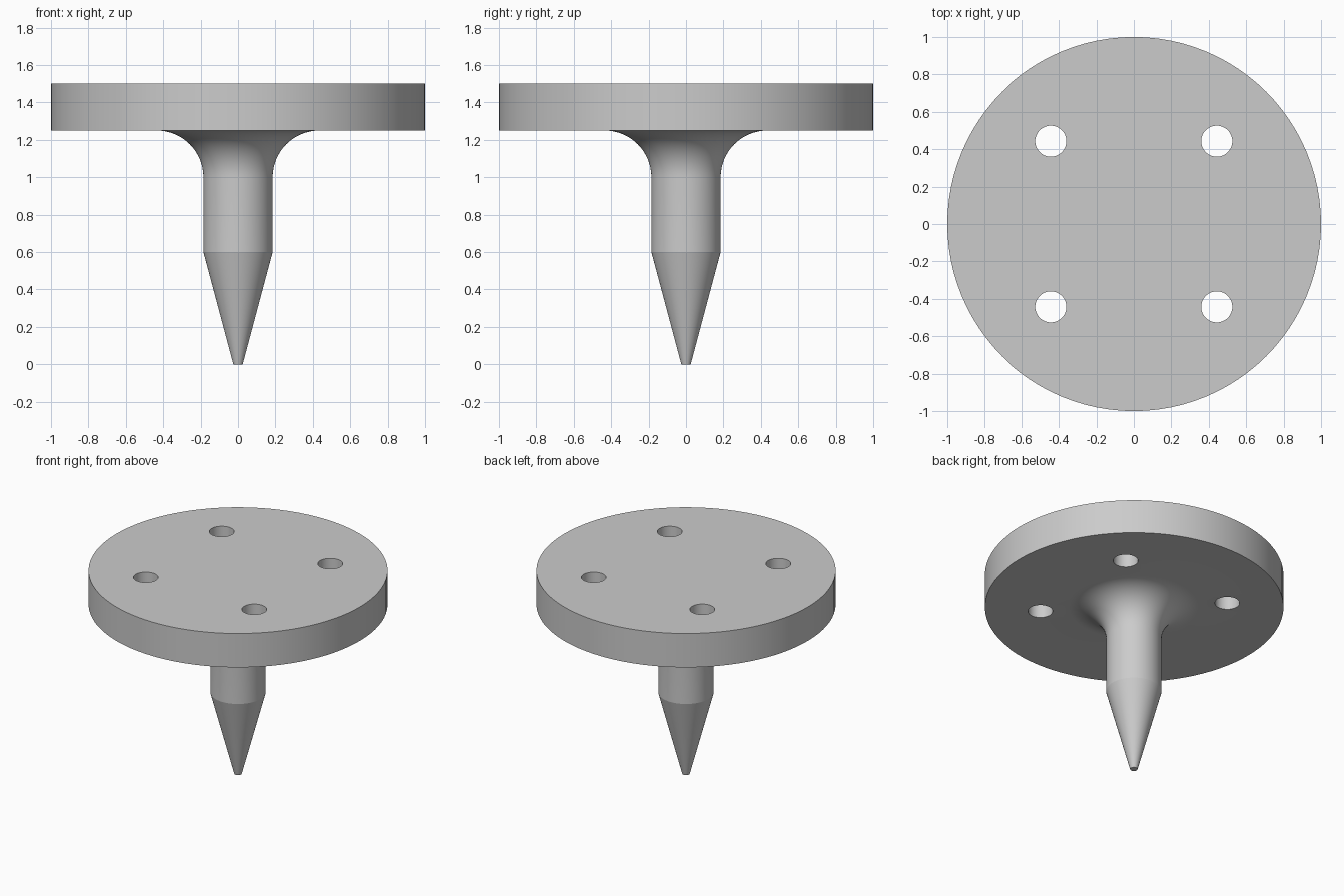
import bpy, bmesh, math

cube = bpy.data.objects.get("Cube")
if cube:
    bpy.data.objects.remove(cube, do_unlink=True)

grey = bpy.data.materials.new("plain grey")
grey.use_nodes = True
colour = (0.6, 0.6, 0.6, 1)
grey.diffuse_color = colour
grey.node_tree.nodes["Principled BSDF"].inputs["Base Color"].default_value = colour

SIDES = 96
PLATE_BOTTOM, PLATE_TOP = 1.25, 1.5
SHAFT_R, FILLET_R = 0.185, 0.25
HOLE_R, HOLE_OFFSET = 0.083, 0.443


def lathe(name, profile):
    """Revolve (radius, z) points about z into a closed solid."""
    bm = bmesh.new()
    rings = []
    for r, z in profile:
        ring = []
        for i in range(SIDES):
            a = math.tau * i / SIDES
            ring.append(bm.verts.new((r * math.cos(a), r * math.sin(a), z)))
        rings.append(ring)
    for low, high in zip(rings, rings[1:]):
        for i in range(SIDES):
            j = (i + 1) % SIDES
            bm.faces.new((low[i], low[j], high[j], high[i]))
    bm.faces.new(rings[0][::-1])
    bm.faces.new(rings[-1])
    bmesh.ops.recalc_face_normals(bm, faces=bm.faces)
    mesh = bpy.data.meshes.new(name)
    bm.to_mesh(mesh)
    bm.free()
    obj = bpy.data.objects.new(name, mesh)
    bpy.context.collection.objects.link(obj)
    mesh.materials.append(grey)
    return obj


# Tapered pin, straight shaft, flared fillet and round plate
profile = [(0.025, 0), (SHAFT_R, 0.6)]
STEPS = 16
for k in range(STEPS + 1):
    a = math.pi / 2 * k / STEPS
    profile.append((SHAFT_R + FILLET_R * (1 - math.cos(a)),
                    PLATE_BOTTOM - FILLET_R * (1 - math.sin(a))))
profile += [(1, PLATE_BOTTOM), (1, PLATE_TOP)]
body = lathe("plate_with_pin", profile)

# Four screw holes through the plate
for sx in (-1, 1):
    for sy in (-1, 1):
        bpy.ops.mesh.primitive_cylinder_add(
            vertices=48, radius=HOLE_R, depth=0.6,
            location=(sx * HOLE_OFFSET, sy * HOLE_OFFSET, 1.4))
        cutter = bpy.context.object
        cutter.name = "hole_cutter"
        cutter.data.materials.append(grey)
        cut = body.modifiers.new("screw_hole", 'BOOLEAN')
        cut.operation = 'DIFFERENCE'
        cut.solver = 'EXACT'
        cut.object = cutter
        bpy.ops.object.select_all(action='DESELECT')
        body.select_set(True)
        bpy.context.view_layer.objects.active = body
        bpy.ops.object.modifier_apply(modifier=cut.name)
        bpy.data.objects.remove(cutter, do_unlink=True)

# Smooth curved walls, crisp rims
bpy.ops.object.shade_smooth_by_angle(angle=math.radians(12))
